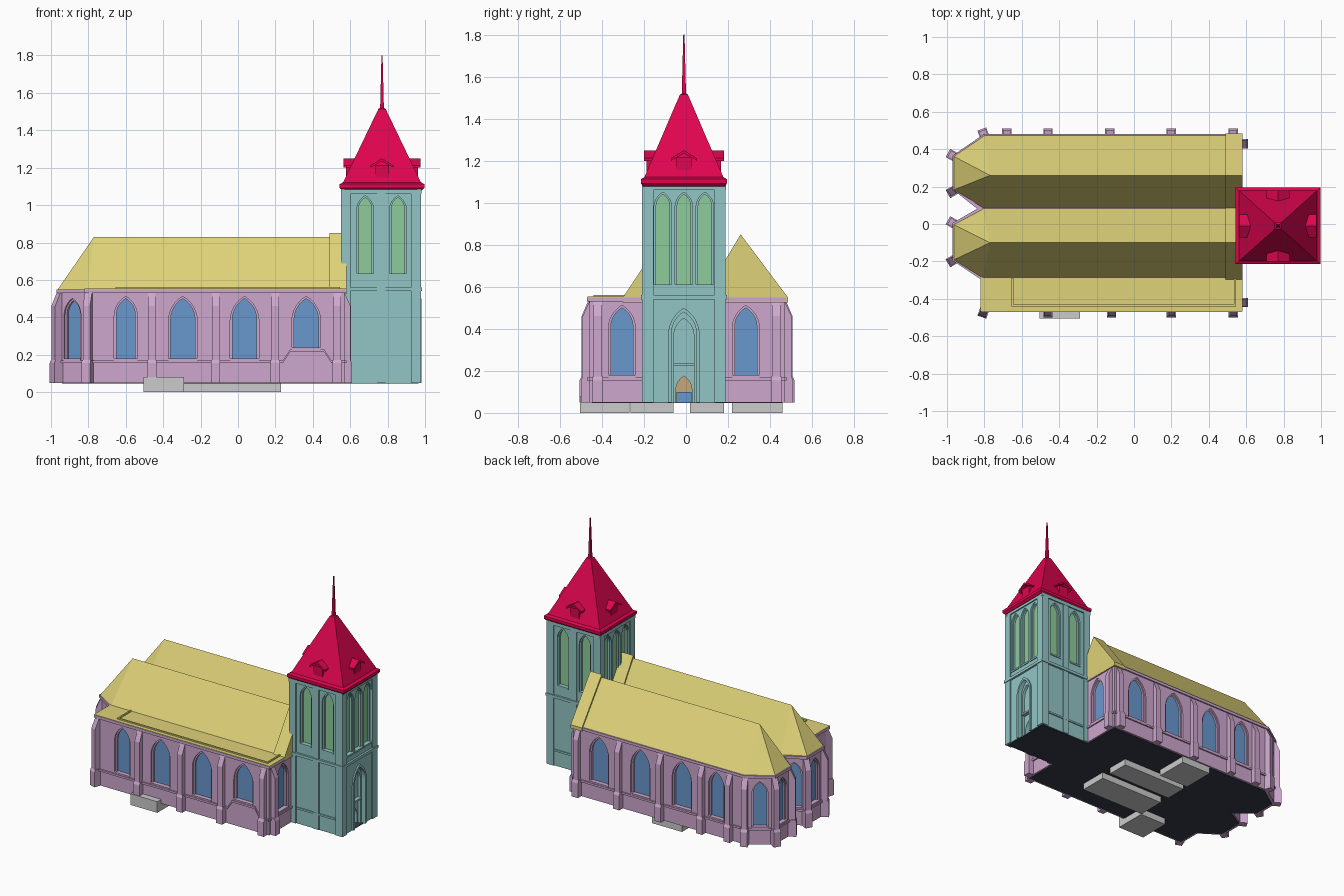
import bpy, bmesh, math
from mathutils import Vector, Matrix

if "Cube" in bpy.data.objects:
    bpy.data.objects.remove(bpy.data.objects["Cube"])


def material(name, *rgb):
    m = bpy.data.materials.new(name)
    m.diffuse_color = [c ** 2.2 for c in rgb] + [1]
    m.use_nodes = True
    m.node_tree.nodes["Principled BSDF"].inputs["Base Color"].default_value = m.diffuse_color
    return m


MAUVE = material("mauve", .80, .65, .80)
TEAL = material("teal", .57, .77, .77)
YELLOW = material("yellow", .87, .82, .47)
RED = material("red", .87, .05, .31)
BLUE = material("blue", .41, .59, .80)
GREEN = material("green", .55, .79, .60)
DARK = material("dark", .22, .24, .30)
TAN = material("tan", .76, .65, .47)


def finish(bm, name, mat=None):
    bmesh.ops.recalc_face_normals(bm, faces=bm.faces)
    me = bpy.data.meshes.new(name)
    bm.to_mesh(me)
    bm.free()
    ob = bpy.data.objects.new(name, me)
    bpy.context.collection.objects.link(ob)
    if mat:
        me.materials.append(mat)
    return ob


def loft(bm, loops):
    rings = [[bm.verts.new(p) for p in l] for l in loops]
    n = len(rings[0])
    for a, b in zip(rings, rings[1:]):
        for i in range(n):
            bm.faces.new((a[i], a[(i + 1) % n], b[(i + 1) % n], b[i]))
    bm.faces.new(rings[0])
    bm.faces.new(rings[-1])


def prism(bm, pts, z0, z1):
    loft(bm, [[(x, y, z) for x, y in pts] for z in (z0, z1)])


def box(bm, x0, x1, y0, y1, z0, z1):
    prism(bm, [(x0, y0), (x1, y0), (x1, y1), (x0, y1)], z0, z1)


def hull(bm, pts):
    r = bmesh.ops.convex_hull(bm, input=[bm.verts.new(p) for p in pts])
    junk = {g for g in r["geom_interior"] + r["geom_unused"] if isinstance(g, bmesh.types.BMVert)}
    bmesh.ops.delete(bm, geom=list(junk), context='VERTS')


# wall frame: u along the wall, d depth inward, z up
def frame(poly, i):
    a, b = Vector(poly[i]), Vector(poly[(i + 1) % len(poly)])
    d = (b - a).normalized()
    m = Matrix(((d.x, -d.y, 0, a.x), (d.y, d.x, 0, a.y), (0, 0, 1, 0), (0, 0, 0, 1)))
    return m, (b - a).length


def panel(bm, m, prof, d0, d1):
    loft(bm, [[m @ Vector((u, d, z)) for u, z in prof] for d in (d0, d1)])


def rect(u0, u1, z0, z1):
    return [(u0, z0), (u1, z0), (u1, z1), (u0, z1)]


def arch(u, w, z0, top, n=6):
    spring = top - .866 * w
    ang = [math.radians(60) * k / n for k in range(n + 1)]
    right = [(-w / 2 + w * math.cos(t), spring + w * math.sin(t)) for t in ang]
    left = [(-x, z) for x, z in reversed(right[:-1])]
    return [(u + x, z) for x, z in [(w / 2, z0)] + right + left + [(-w / 2, z0)]]


def carve(ob, cutters):
    for c in cutters:
        c.hide_render = True
        mod = ob.modifiers.new("cut", 'BOOLEAN')
        mod.object, mod.operation, mod.solver = c, 'DIFFERENCE', 'EXACT'
    dg = bpy.context.evaluated_depsgraph_get()
    me = bpy.data.meshes.new_from_object(ob.evaluated_get(dg))
    ob.modifiers.clear()
    ob.data = me
    for c in cutters:
        bpy.data.objects.remove(c)


# stepped pointed windows: (wall, u, width, bottom, top)
def windows(ob, poly, specs, mat, name, lip):
    outer, inner, glass, sill = (bmesh.new() for _ in range(4))
    for i, u, w, z0, z1 in specs:
        m, _ = frame(poly, i)
        panel(outer, m, arch(u, w + 2 * lip, z0 - lip / 2, z1 + lip), -.004, .011)
        panel(inner, m, arch(u, w, z0, z1), -.004, .03)
        panel(glass, m, arch(u, w + .004, z0 - .002, z1 + .002), .025, .034)
        panel(sill, m, rect(u - w / 2 - lip, u + w / 2 + lip, z0 - .012, z0), -.006, .026)
    carve(ob, [finish(outer, "outer_cutter"), finish(inner, "inner_cutter")])
    finish(glass, name + "_glass", mat)
    finish(sill, name + "_sills", ob.data.materials[0])


# nave walls
nave = [(-.81, -.46), (.57, -.46), (.57, .47), (-.80, .47), (-.96, .36),
        (-.96, .19), (-.82, .08), (-.96, 0), (-.96, -.19), (-.81, -.29)]
bm = bmesh.new()
prism(bm, nave, .05, .545)
walls = finish(bm, "nave_walls", MAUVE)
specs = [(0, x + .81, w, z, .50) for x, w, z in
         ((-.6, .1, .18), (-.295, .13, .18), (.035, .13, .18), (.365, .13, .24))]
specs += [(1, y + .46, .105, .18, .50) for y in (-.305, .285)]
specs += [(2, .57 - x, w, .18, .50) for x, w in ((.365, .13), (.035, .13), (-.295, .13), (-.57, .1))]
specs += [(i, frame(nave, i)[1] / 2, .085, .18, .49) for i in range(3, 9)]
windows(walls, nave, specs, BLUE, "nave_window", .012)

# string course (stepping up over the front side entrance) and cornice
bm = bmesh.new()
for i in range(len(nave)):
    m, L = frame(nave, i)
    path = [(0, .155), (L, .155)]
    if i == 0:
        path = [(0, .155), (1.05, .155), (1.09, .215), (1.27, .215), (1.31, .155), (L, .155)]
    for (u0, z0), (u1, z1) in zip(path, path[1:]):
        panel(bm, m, [(u0, z0), (u1, z1), (u1, z1 + .014), (u0, z0 + .014)], -.010, .008)
    panel(bm, m, rect(-.006, L + .006, .53, .55), -.010, .008)
finish(bm, "string_courses", MAUVE)

# buttresses: (x, y, outward angle)
spots = [(x, -.46, -90) for x in (-.46, -.12, .20, .53)]
spots += [(x, .47, 90) for x in (-.68, -.46, -.13, .20, .53)]
spots += [(.57, .43, 0), (.57, -.42, 0), (-.80, .47, 110), (-.96, .36, 150), (-.96, .18, 210),
          (-.96, 0, 150), (-.96, -.19, 210), (-.80, -.46, 250)]
bm = bmesh.new()
for x, y, a in spots:
    m = Matrix.Translation((x, y, 0)) @ Matrix.Rotation(math.radians(a), 4, 'Z')
    for w, prof in ((.025, [(-.02, .05), (.04, .05), (.04, .155), (.032, .172), (-.02, .172)]),
                    (.02, [(-.02, .1), (.032, .1), (.032, .46), (0, .53), (-.02, .53)])):
        loft(bm, [[m @ Vector((o, s, z)) for o, z in prof] for s in (-w, w)])
finish(bm, "buttresses", MAUVE)

# twin hipped roofs with raised gable strips
EAVE = .54
north = [(.58, .48), (-.80, .48), (-.97, .365), (-.97, .18), (-.81, .085), (.58, .085)]
south = [(.58, .085), (-.81, .085), (-.97, 0), (-.97, -.195), (-.81, -.295), (.58, -.295)]
for name, base, y in (("north_roof", north, .26), ("south_roof", south, -.10)):
    bm = bmesh.new()
    hull(bm, [(px, py, EAVE) for px, py in base] + [(-.77, y, .83), (.575, y, .83)])
    finish(bm, name, YELLOW)
    ys = [p[1] for p in base]
    y0, y1 = base[-1][1], base[0][1]
    y0, y1 = min(y0, y1), max(y0, y1)
    bm = bmesh.new()
    loft(bm, [[(x, y0 - .005, .525), (x, y1 + .005, .525), (x, y1 + .005, .55),
               (x, y, .85), (x, y0 - .005, .55)] for x in (.49, .58)])
    finish(bm, name + "_gable", YELLOW)

# flat side aisle roof with a raised edge rail
bm = bmesh.new()
box(bm, -.82, .58, -.468, -.28, .542, .553)
box(bm, -.65, .545, -.44, -.43, .55, .562)
box(bm, -.655, -.645, -.44, -.29, .55, .562)
box(bm, .535, .545, -.44, -.29, .55, .562)
finish(bm, "aisle_roof", YELLOW)

# tower body, portal and belfry openings
tower = [(.56, -.20), (.97, -.20), (.97, .18), (.56, .18)]
bm = bmesh.new()
prism(bm, tower, .05, 1.085)
body = finish(bm, "tower_walls", TEAL)
specs = [(0, u, .07, .635, 1.04) for u in (.12, .295)] + [(2, u, .07, .635, 1.04) for u in (.115, .29)]
specs += [(i, .19 + k * .1, .064, .61, 1.04) for i in (1, 3) for k in (-1, 0, 1)]
windows(body, tower, specs, GREEN, "belfry", .01)

m, L = frame(tower, 1)
cuts = []
for w, top, depth in ((.12, .48, .02), (.095, .45, .04), (.076, .175, .14)):
    bm = bmesh.new()
    panel(bm, m, arch(.19, w, .03, top), -.01, depth)
    cuts.append(finish(bm, "portal_cutter"))
carve(body, cuts)
bm = bmesh.new()
panel(bm, m, rect(.14, .24, .225, .237), .012, .045)
outer, inner = arch(.19, .15, .05, .50), arch(.19, .12, .05, .48)
for k in range(len(outer) - 1):
    panel(bm, m, [outer[k], outer[k + 1], inner[k + 1], inner[k]], -.010, .006)
finish(bm, "portal_frame", TEAL)
bm = bmesh.new()
panel(bm, m, arch(.19, .076, .05, .175), .12, .138)
finish(bm, "door", TAN)
bm = bmesh.new()
panel(bm, m, rect(.155, .225, .05, .10), .10, .125)
finish(bm, "door_step", BLUE)

# tower pilasters and bands
bm = bmesh.new()
for i in range(4):
    m, L = frame(tower, i)
    for u0, u1 in ((-.009, .045), (L - .045, L + .009)):
        panel(bm, m, rect(u0, u1, .05, 1.085), -.009, .01)
    panel(bm, m, rect(-.014, L + .014, .54, .56), -.014, .01)
    panel(bm, m, rect(-.01, L + .01, 1.06, 1.085), -.009, .01)
    if i % 2 == 0:
        panel(bm, m, rect(L / 2 - .023, L / 2 + .023, .05, 1.085), -.007, .01)
        panel(bm, m, rect(.05, L - .05, .155, .168), -.008, .01)
finish(bm, "tower_pilasters", TEAL)

# tower roof, spire and dormers
CX, CY = .77, -.01
bm = bmesh.new()
rings = [(.213, .194, 1.078), (.227, .205, 1.092), (.227, .205, 1.112), (.208, .188, 1.122),
         (.019, .019, 1.515), (.010, .010, 1.52), (.003, .003, 1.8)]
loft(bm, [[(CX + sx * hx, CY + sy * hy, z) for sx, sy in ((-1, -1), (1, -1), (1, 1), (-1, 1))]
          for hx, hy, z in rings])
finish(bm, "spire_roof", RED)
bm = bmesh.new()
for k in range(4):
    out = (.20, .185)[k % 2]
    m = Matrix.Translation((CX, CY, 0)) @ Matrix.Rotation(k * math.pi / 2, 4, 'Z')
    for prof, o in (([(-.036, 1.10), (.036, 1.10), (.036, 1.215), (-.036, 1.215)], out - .008),
                    ([(-.062, 1.2), (0, 1.235), (.062, 1.2), (.062, 1.212), (0, 1.25), (-.062, 1.212)],
                     out + .005)):
        loft(bm, [[m @ Vector((d, s, z)) for s, z in prof] for d in (.09, o)])
finish(bm, "dormers", RED)

# underside floor and foundation blocks
bm = bmesh.new()
prism(bm, [(x * .98, y * .97) for x, y in nave], .046, .052)
box(bm, .5, .965, -.195, .175, .046, .0505)
finish(bm, "floor", DARK)
bm = bmesh.new()
box(bm, -.505, -.29, -.505, -.27, 0, .08)
box(bm, -.29, .23, -.265, -.06, 0, .05)
box(bm, -.29, .23, .02, .18, 0, .05)
box(bm, -.29, -.05, .22, .46, 0, .05)
finish(bm, "foundation_blocks")
